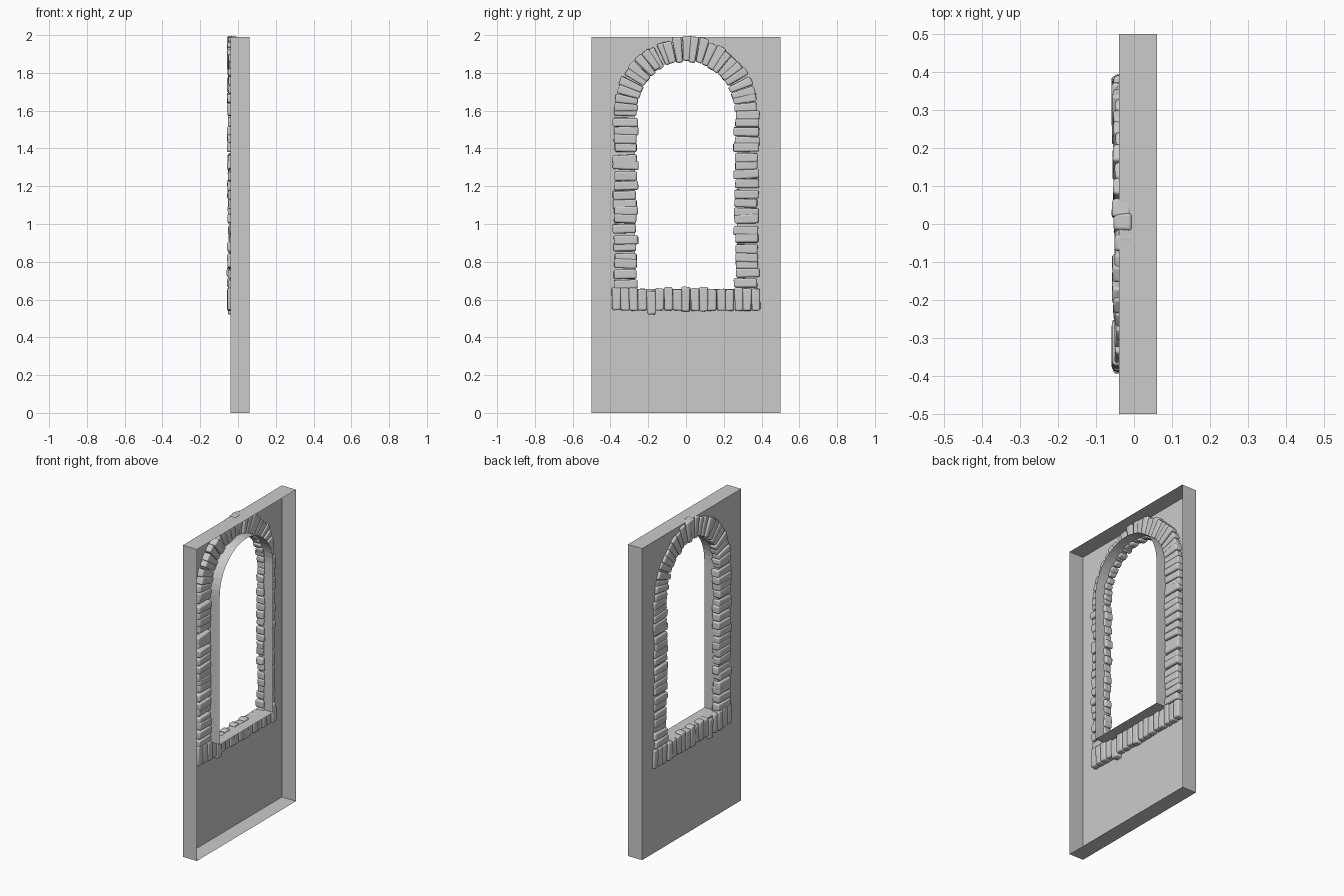
import bpy, bmesh, math, random
from mathutils import Vector

if "Cube" in bpy.data.objects:
    bpy.data.objects.remove(bpy.data.objects["Cube"])

random.seed(11)
PANEL_X, BACK_X = -0.04, 0.06      # wall skin and open rear rim
HALF, SILL, SPRING = 0.27, 0.655, 1.6


def finish(name, bm):
    me = bpy.data.meshes.new(name)
    bm.to_mesh(me)
    bm.free()
    ob = bpy.data.objects.new(name, me)
    bpy.context.collection.objects.link(ob)
    return ob


def loop(bm, pts):
    vs = [bm.verts.new((PANEL_X, y, z)) for y, z in pts]
    return [bm.edges.new((a, b)) for a, b in zip(vs, vs[1:] + vs[:1])]


# Wall: thin skin with an arched hole, outer rim and window reveal, open at the rear
bm = bmesh.new()
edges = loop(bm, [(-0.5, 0), (0.5, 0), (0.5, 1.99), (-0.5, 1.99)])
arch = [(HALF * math.cos(math.pi * i / 24), SPRING + HALF * math.sin(math.pi * i / 24))
        for i in range(25)]
edges += loop(bm, [(-HALF, SILL), (HALF, SILL)] + arch)
bmesh.ops.triangle_fill(bm, edges=edges, use_beauty=True, normal=(-1, 0, 0))
rim = bmesh.ops.extrude_edge_only(bm, edges=[e for e in bm.edges if e.is_boundary])
bmesh.ops.translate(bm, vec=(BACK_X - PANEL_X, 0, 0),
                    verts=[v for v in rim["geom"] if isinstance(v, bmesh.types.BMVert)])
bmesh.ops.recalc_face_normals(bm, faces=bm.faces[:])
panel = next(f for f in bm.faces if abs(f.normal.x) > 0.9)
if panel.normal.x > 0:
    bmesh.ops.reverse_faces(bm, faces=bm.faces[:])
finish("wall", bm)


def jit(a):
    return random.uniform(-a, a)


# One irregular tapered stone; its length runs along the angle in the y-z plane
def stone(bm, y, z, angle, r0, r1, t0, t1):
    angle += jit(0.03)
    along = Vector((0, math.cos(angle), math.sin(angle)))
    across = Vector((0, -math.sin(angle), math.cos(angle)))
    front, back = -0.053 + jit(0.006), -0.002 + jit(0.004)
    vs = []
    for x in (front, back):
        for r, t in ((r0, t0), (r1, t1)):
            for s in (-1, 1):
                p = Vector((x + jit(0.002), y, z)) + along * (r + jit(0.003))
                vs.append(bm.verts.new(p + across * s * (t / 2 + jit(0.003))))
    for f in ((0, 1, 3, 2), (4, 6, 7, 5), (0, 4, 5, 1), (2, 3, 7, 6), (0, 2, 6, 4), (1, 5, 7, 3)):
        bm.faces.new([vs[i] for i in f])


def finish_stones(name, bm):
    bmesh.ops.recalc_face_normals(bm, faces=bm.faces[:])
    ob = finish(name, bm)
    bev = ob.modifiers.new("worn_edges", "BEVEL")
    bev.width, bev.segments, bev.limit_method = 0.009, 3, "NONE"
    bpy.ops.object.select_all(action="DESELECT")
    ob.select_set(True)
    bpy.context.view_layer.objects.active = ob
    bpy.ops.object.shade_smooth_by_angle(angle=math.radians(40))


# Jamb stones on both sides, stacked flat with ragged inner ends
for name, angle in (("jamb_stones_left", math.pi), ("jamb_stones_right", 0)):
    bm = bmesh.new()
    n = 20
    pitch = (1.61 - 0.665) / n
    for i in range(n):
        stone(bm, 0, 0.665 + pitch * (i + 0.5), angle,
              0.258 + jit(0.008), 0.383 + jit(0.007), pitch, pitch)
    finish_stones(name, bm)

# Arch stones fanned around the head of the window
bm = bmesh.new()
n = 25
for i in range(n):
    a = math.pi * (i + 0.5) / n
    outer = 0.391 if 10 <= i <= 13 else 0.378 + jit(0.005)
    stone(bm, 0, SPRING + 0.003, a, 0.257 + jit(0.005), outer, 0.035, 0.049)
finish_stones("arch_stones", bm)

# Sill stones standing upright under the opening
bm = bmesh.new()
n = 17
pitch = 0.785 / n
for i in range(n):
    drop = 0.018 if i == 4 else 0
    stone(bm, -0.3925 + pitch * (i + 0.5), 0.66 - drop, -math.pi / 2, jit(0.008),
          0.12 + jit(0.004), pitch, pitch)
finish_stones("sill_stones", bm)
